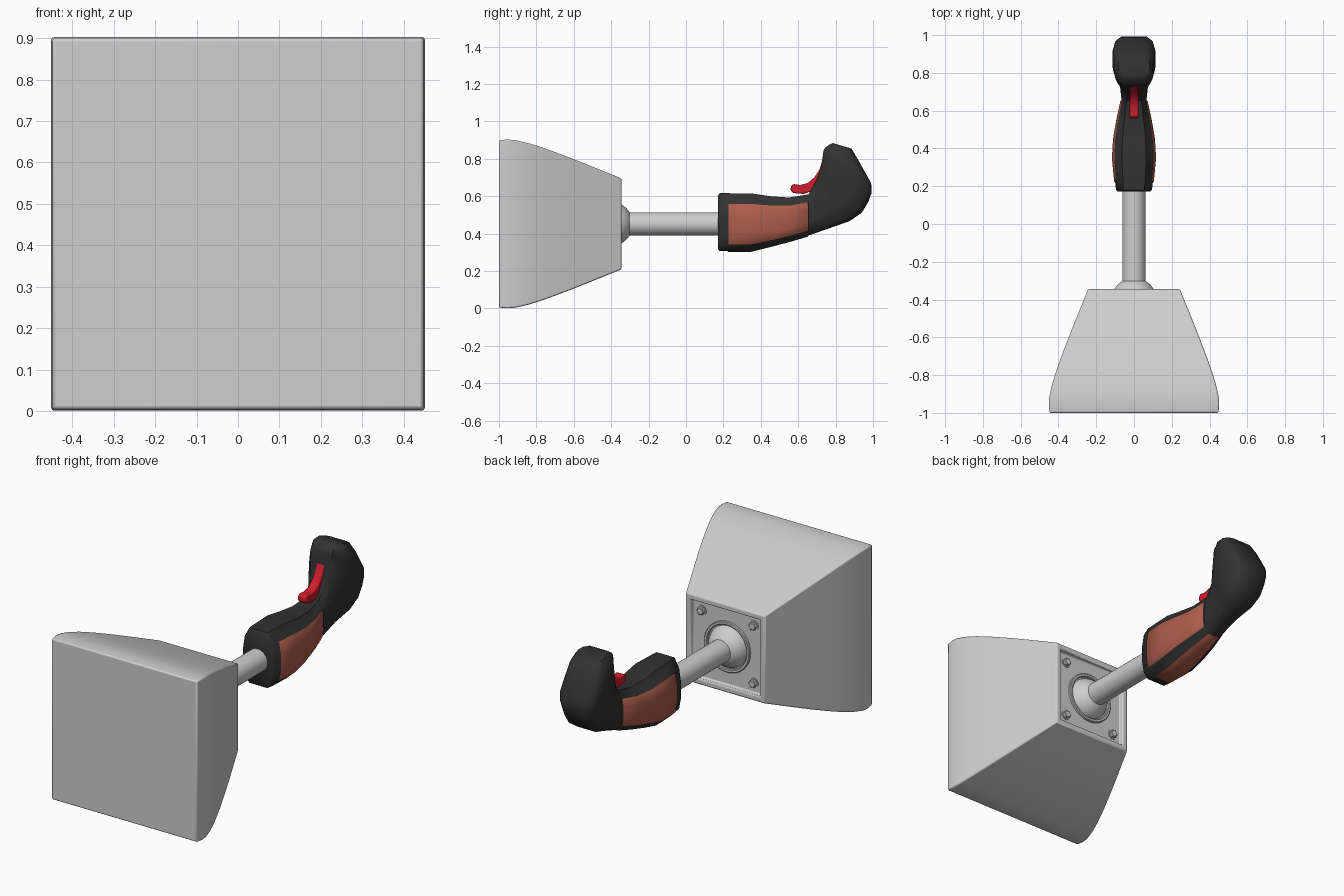
import bpy, bmesh, math

if "Cube" in bpy.data.objects:
    bpy.data.objects.remove(bpy.data.objects["Cube"])

AXIS_Z = 0.452  # height of the shaft axis


def material(name, rgb):
    m = bpy.data.materials.new(name)
    m.use_nodes = True
    m.diffuse_color = (*rgb, 1)
    m.node_tree.nodes["Principled BSDF"].inputs["Base Color"].default_value = (*rgb, 1)
    return m


grey = material("light grey", (0.62, 0.62, 0.62))
black = material("charcoal", (0.032, 0.032, 0.032))
orange = material("rust orange", (0.42, 0.11, 0.072))
red = material("red", (0.62, 0.012, 0.026))


def finish(bm, name, mats, angle=35, bevel=0):
    bmesh.ops.recalc_face_normals(bm, faces=bm.faces[:])
    mesh = bpy.data.meshes.new(name)
    bm.to_mesh(mesh)
    bm.free()
    for m in mats:
        mesh.materials.append(m)
    ob = bpy.data.objects.new(name, mesh)
    bpy.context.collection.objects.link(ob)
    if bevel:
        mod = ob.modifiers.new("Bevel", "BEVEL")
        mod.width, mod.segments, mod.limit_method = bevel, 2, "ANGLE"
        mod.angle_limit = math.radians(40)
    bpy.ops.object.select_all(action="DESELECT")
    ob.select_set(True)
    bpy.context.view_layer.objects.active = ob
    bpy.ops.object.shade_smooth_by_angle(angle=math.radians(angle))
    return ob


def loft(bm, rings, caps=True):
    """Skin a list of point rings; returns the faces as strips[station][side]."""
    vs = [[bm.verts.new(p) for p in ring] for ring in rings]
    n = len(vs[0])
    strips = [[bm.faces.new((a[i], a[(i + 1) % n], b[(i + 1) % n], b[i])) for i in range(n)]
              for a, b in zip(vs, vs[1:])]
    if caps:
        bm.faces.new(vs[0])
        bm.faces.new(vs[-1])
    return strips


def turned(name, profile, sides, mat, x=0, z=AXIS_Z, caps=True, angle=35):
    """Part turned about a line along y, from (y, radius) pairs."""
    bm = bmesh.new()
    turn = [2 * math.pi * i / sides for i in range(sides)]
    loft(bm, [[(x + r * math.cos(a), y, z + r * math.sin(a)) for a in turn]
              for y, r in profile], caps)
    return finish(bm, name, [mat], angle)


# Flared square housing with a recessed rear plate
bm = bmesh.new()
housing = [(-1, .447), (-.96, .451), (-.92, .449), (-.88, .441), (-.84, .431), (-.8, .419),
           (-.75, .402), (-.7, .384), (-.6, .346), (-.5, .306), (-.345, .243),
           (-.345, .213), (-.37, .213)]
loft(bm, [[(sx * h, y, AXIS_Z + sz * h) for sx, sz in ((-1, -1), (1, -1), (1, 1), (-1, 1))]
          for y, h in housing])
finish(bm, "housing", [grey], bevel=.007)

# Ball joint, its collar and the shaft
ball = [(-.405 + .12 * math.sin(a), .12 * math.cos(a))
        for a in (math.radians(6 * i) for i in range(14))]
turned("ball_joint", ball, 48, grey)
turned("joint_collar", [(-.372, .14), (-.36, .14), (-.357, .136), (-.357, .126),
                        (-.36, .122), (-.372, .122)], 48, grey, caps=False)
turned("shaft", [(-.33, .062), (.19, .062)], 32, grey)

# Hex bolts and washers at the plate corners
for sx in (-1, 1):
    for sz in (-1, 1):
        side = ("left" if sx > 0 else "right") + ("_upper" if sz > 0 else "_lower")
        x, z = sx * .16, AXIS_Z + sz * .16
        turned(side + "_washer", [(-.372, .027), (-.366, .027)], 20, grey, x, z)
        turned(side + "_bolt", [(-.37, .022), (-.353, .022), (-.35, .018)], 6, grey, x, z, angle=20)

# Grip: stations run along the handle as (bottom y, z), (top y, z), half width
stations = [
    ((.172, .315), (.172, .605), .085), ((.18, .308), (.18, .616), .095),
    ((.222, .306), (.222, .616), .1), ((.35, .308), (.35, .615), .112),
    ((.45, .333), (.45, .6), .106), ((.56, .362), (.55, .593), .088),
    ((.655, .39), (.655, .61), .066), ((.79, .437), (.7, .69), .075),
    ((.875, .467), (.72, .75), .099), ((.94, .512), (.729, .8), .11),
    ((.975, .57), (.733, .83), .113), ((.993, .62), (.736, .847), .113),
    ((.99, .67), (.745, .86), .112), ((.92, .795), (.765, .875), .102),
    ((.885, .855), (.785, .884), .082)]
half = [(.58, 0), (.88, .1), (1, .3), (1, .6), (.88, .83), (.58, 1)]
section = half + [(-w, t) for w, t in reversed(half)]
bm = bmesh.new()
strips = loft(bm, [[(w * hw, b[0] + t * (c[0] - b[0]), b[1] + t * (c[1] - b[1]))
                    for w, t in section] for b, c, hw in stations])
bmesh.ops.recalc_face_normals(bm, faces=bm.faces[:])
# Padded panels on both sides and underneath
for columns in ((1, 2, 3), (7, 8, 9), (11,)):
    panel = [strips[s][c] for s in range(2, 6) for c in columns]
    bmesh.ops.inset_region(bm, faces=panel, thickness=.005, depth=.005, use_even_offset=True)
    for f in panel:
        f.material_index = 1
finish(bm, "grip", [black, orange], angle=50)

# Curved trigger in front of the head
trigger = [(.575, .617), (.63, .612), (.68, .63), (.72, .67), (.745, .74), (.74, .79),
           (.728, .785), (.712, .74), (.685, .7), (.65, .67), (.61, .66), (.575, .665),
           (.561, .655), (.559, .632)]
bm = bmesh.new()
loft(bm, [[(x, y, z) for y, z in trigger] for x in (-.025, .025)])
finish(bm, "trigger", [red], bevel=.005)
